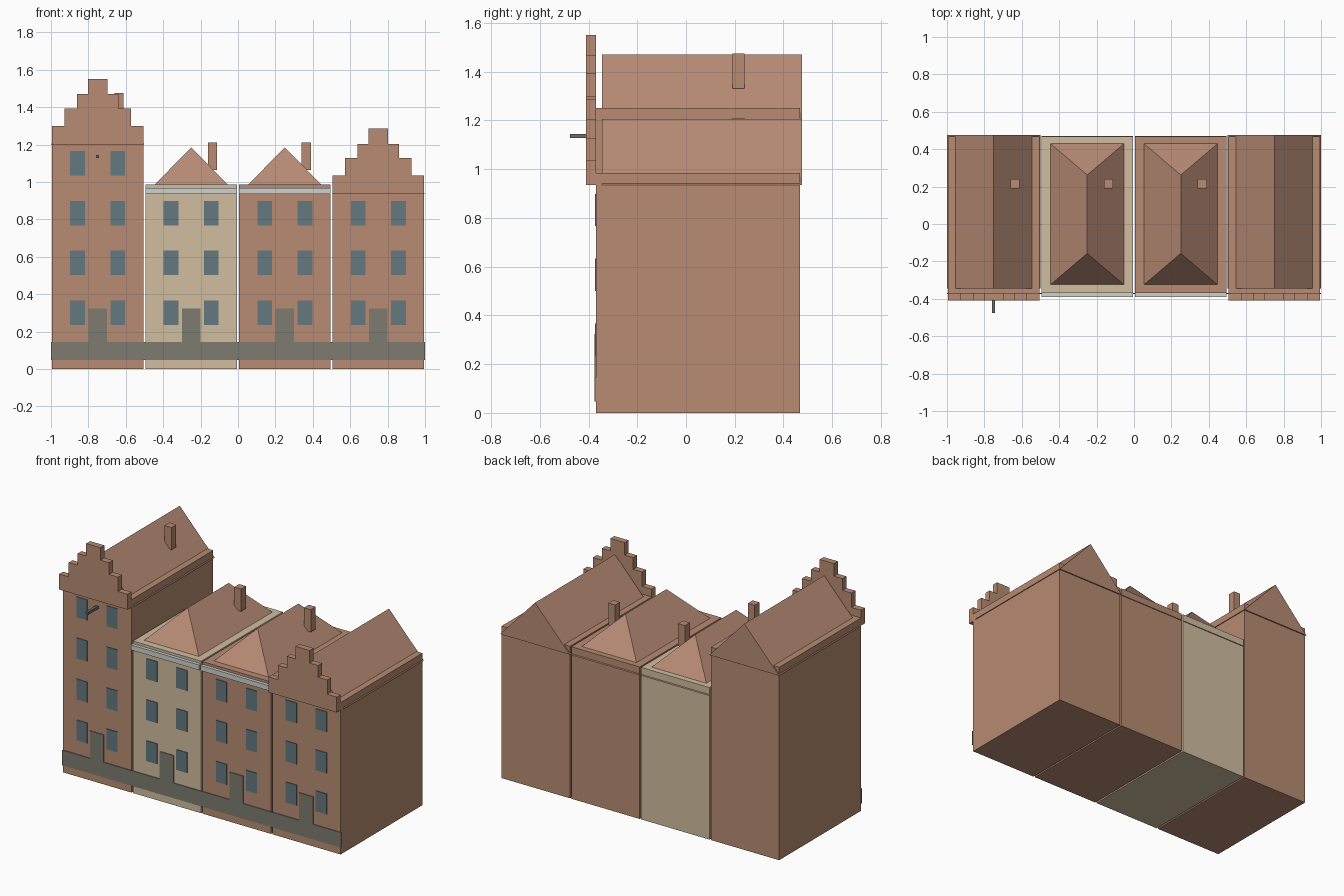
import bpy
import bmesh

if "Cube" in bpy.data.objects:
    bpy.data.objects.remove(bpy.data.objects["Cube"], do_unlink=True)


def material(name, rgb):
    mat = bpy.data.materials.new(name)
    mat.use_nodes = True
    mat.diffuse_color = (*rgb, 1)
    mat.node_tree.nodes["Principled BSDF"].inputs["Base Color"].default_value = (*rgb, 1)
    return mat


BRICK = material("brick brown", (0.48, 0.26, 0.17))
TILE = material("roof tile", (0.48, 0.26, 0.18))
CREAM = material("cream plaster", (0.64, 0.51, 0.35))
GLASS = material("window blue grey", (0.125, 0.19, 0.22))
STONE = material("plinth grey", (0.21, 0.20, 0.16))
WHITE = material("cornice white", (0.62, 0.65, 0.62))
IRON = material("beam grey", (0.15, 0.15, 0.14))

FRONT, BACK = -0.37, 0.467
HALF = 0.245


def make(name, verts, faces, mat):
    mesh = bpy.data.meshes.new(name)
    bm = bmesh.new()
    vs = [bm.verts.new(v) for v in verts]
    for f in faces:
        bm.faces.new([vs[i] for i in f])
    bmesh.ops.recalc_face_normals(bm, faces=bm.faces)
    bm.to_mesh(mesh)
    bm.free()
    mesh.materials.append(mat)
    obj = bpy.data.objects.new(name, mesh)
    bpy.context.collection.objects.link(obj)
    return obj


def extrude(name, profile, y0, y1, mat):
    """Extrude an (x, z) outline from y0 to y1."""
    n = len(profile)
    verts = [(x, y, z) for y in (y0, y1) for x, z in profile]
    faces = [range(n), range(n, 2 * n)]
    faces += [(i, (i + 1) % n, n + (i + 1) % n, n + i) for i in range(n)]
    return make(name, verts, faces, mat)


def box(name, x0, x1, y0, y1, z0, z1, mat):
    return extrude(name, [(x0, z0), (x1, z0), (x1, z1), (x0, z1)], y0, y1, mat)


def stepped_gable(name, cx, z):
    # Half outline of the steps, mirrored across the house centre
    half = []
    low = 0
    for w, top in ((HALF, 0.1), (0.177, 0.193), (0.112, 0.269), (0.051, 0.35)):
        half += [(w, low), (w, top)]
        low = top
    right = [(cx + x, z + h) for x, h in half]
    left = [(cx - x, z + h) for x, h in reversed(half)]
    extrude(name, right + left, FRONT - 0.04, FRONT, BRICK)


def hip_roof(name, cx, z):
    y0, y1, inset, rise = FRONT + 0.004, BACK + 0.004, 0.209, 0.25
    verts = [(cx - HALF, y0, z), (cx + HALF, y0, z), (cx + HALF, y1, z), (cx - HALF, y1, z),
             (cx, y0 + inset, z + rise), (cx, y1 - inset, z + rise)]
    faces = [(0, 1, 2, 3), (0, 1, 4), (1, 2, 5, 4), (2, 3, 5), (3, 0, 4, 5)]
    make(name, verts, faces, TILE)


def house(name, cx, height, wall, gabled, chimney):
    box(name + "_walls", cx - HALF, cx + HALF, FRONT, BACK, 0, height, wall)
    box(name + "_wall_cap", cx - HALF, cx + HALF, FRONT, BACK, height, height + 0.05, wall)

    # Windows, two per floor
    floors = round((height - 0.13) / 0.267)
    for i in range(floors):
        z = 0.235 + 0.266 * i
        for side in (-1, 1):
            x = cx + side * 0.108
            box(f"{name}_window", x - 0.039, x + 0.039, FRONT - 0.004, FRONT, z, z + 0.132, GLASS)

    # Plinth and door share one flat outline
    outline = [(-0.25, 0.047), (0.25, 0.047), (0.25, 0.145), (0.05, 0.145),
               (0.05, 0.323), (-0.05, 0.323), (-0.05, 0.145), (-0.25, 0.145)]
    extrude(name + "_plinth_and_door", [(cx + x, z) for x, z in outline],
            FRONT - 0.005, FRONT, STONE)

    # Roof
    if gabled:
        stepped_gable(name + "_stepped_gable", cx, height)
        extrude(name + "_gable_roof",
                [(cx - 0.25, height), (cx + 0.25, height), (cx, height + 0.27)],
                FRONT + 0.026, BACK + 0.008, TILE)
    else:
        hip_roof(name + "_hip_roof", cx, height)
        box(name + "_cornice", cx - HALF, cx + HALF, FRONT - 0.021, FRONT,
            height, height + 0.033, WHITE)
    if chimney:
        box(name + "_chimney", cx + 0.09, cx + 0.139, 0.19, 0.24,
            height + 0.13, height + 0.275, BRICK)


house("tall_house", -0.75, 1.2, BRICK, True, True)
house("cream_house", -0.25, 0.935, CREAM, False, True)
house("brick_house", 0.25, 0.935, BRICK, False, True)
house("end_house", 0.75, 0.935, BRICK, True, False)

# Hoist beam on the tall house
box("hoist_beam", -0.759, -0.742, FRONT - 0.105, FRONT, 1.128, 1.145, IRON)
